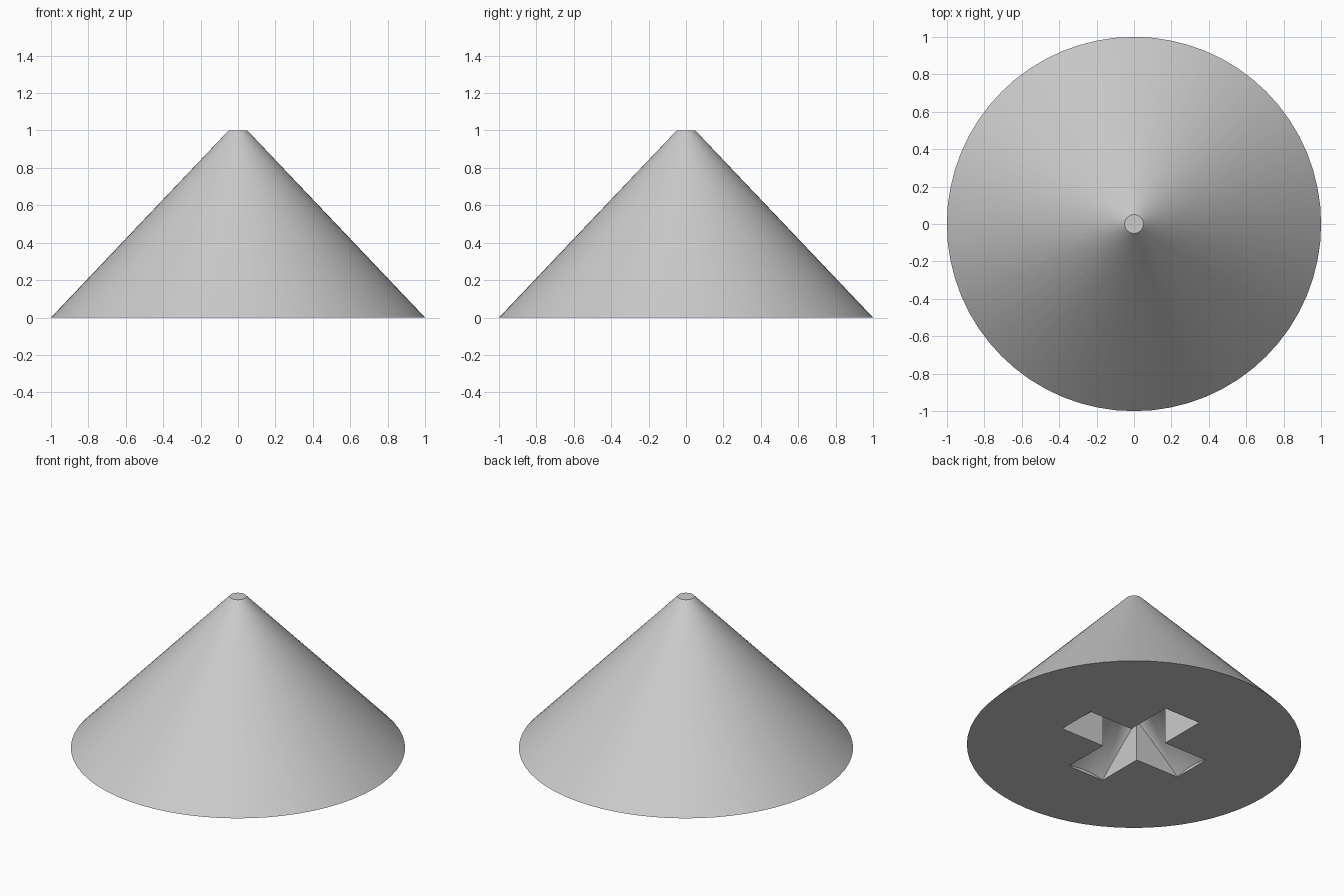
import bpy
import bmesh
import math
from mathutils import Matrix, Vector

SIDES = 64
ARM_LENGTH, ARM_HALF_WIDTH = 0.45, 0.132      # cross recess
RECESS_RADIUS, RECESS_DEPTH = 0.471, 0.445    # pointed recess floor
BELOW = 0.1                                   # cutter overshoot under the base

if "Cube" in bpy.data.objects:
    bpy.data.objects.remove(bpy.data.objects["Cube"])

grey = bpy.data.materials.new("plain_grey")
grey.use_nodes = True
grey.diffuse_color = (0.6, 0.6, 0.6, 1)
grey.node_tree.nodes["Principled BSDF"].inputs["Base Color"].default_value = (0.6, 0.6, 0.6, 1)


def make_object(name, bm):
    bmesh.ops.recalc_face_normals(bm, faces=bm.faces)
    mesh = bpy.data.meshes.new(name)
    bm.to_mesh(mesh)
    bm.free()
    mesh.materials.append(grey)
    obj = bpy.data.objects.new(name, mesh)
    bpy.context.collection.objects.link(obj)
    return obj


def cone(name, bottom_radius, top_radius, z_bottom, z_top):
    bm = bmesh.new()
    bmesh.ops.create_cone(
        bm, cap_ends=True, segments=SIDES, radius1=bottom_radius,
        radius2=top_radius, depth=z_top - z_bottom,
        matrix=Matrix.Translation((0, 0, (z_bottom + z_top) / 2)))
    return make_object(name, bm)


def cross_prism(name, z_bottom, z_top):
    # One arm's three corners, turned four times
    bm = bmesh.new()
    w, r = ARM_HALF_WIDTH, ARM_LENGTH
    verts = []
    for quarter in range(4):
        turn = Matrix.Rotation(quarter * math.pi / 2, 3, "Z")
        for x, y in ((r, -w), (r, w), (w, w)):
            verts.append(bm.verts.new(turn @ Vector((x, y, z_bottom))))
    face = bm.faces.new(verts)
    top = bmesh.ops.extrude_face_region(bm, geom=[face])["geom"]
    bmesh.ops.translate(bm, vec=(0, 0, z_top - z_bottom),
                        verts=[v for v in top if isinstance(v, bmesh.types.BMVert)])
    return make_object(name, bm)


def apply_boolean(obj, cutter, operation):
    mod = obj.modifiers.new("cut", "BOOLEAN")
    mod.operation = operation
    mod.solver = "EXACT"
    mod.object = cutter
    bpy.context.view_layer.objects.active = obj
    bpy.ops.object.modifier_apply(modifier=mod.name)
    bpy.data.objects.remove(cutter)


# Body: a wide cone with a small flat tip
body = cone("cone_body", 1.0, 0.05, 0.0, 1.0)

# Cross-shaped recess underneath, its floor rising to a point at the centre
flare = RECESS_RADIUS * (1 + BELOW / RECESS_DEPTH)
recess = cone("recess_cutter", flare, 0.0, -BELOW, RECESS_DEPTH)
recess.hide_render = True
apply_boolean(recess, cross_prism("cross_cutter", -BELOW * 0.5, 0.6), "INTERSECT")
apply_boolean(body, recess, "DIFFERENCE")

# Smooth sides, sharp rims and recess edges
bpy.ops.object.select_all(action="DESELECT")
body.select_set(True)
bpy.context.view_layer.objects.active = body
bpy.ops.object.shade_smooth_by_angle(angle=math.radians(30))
